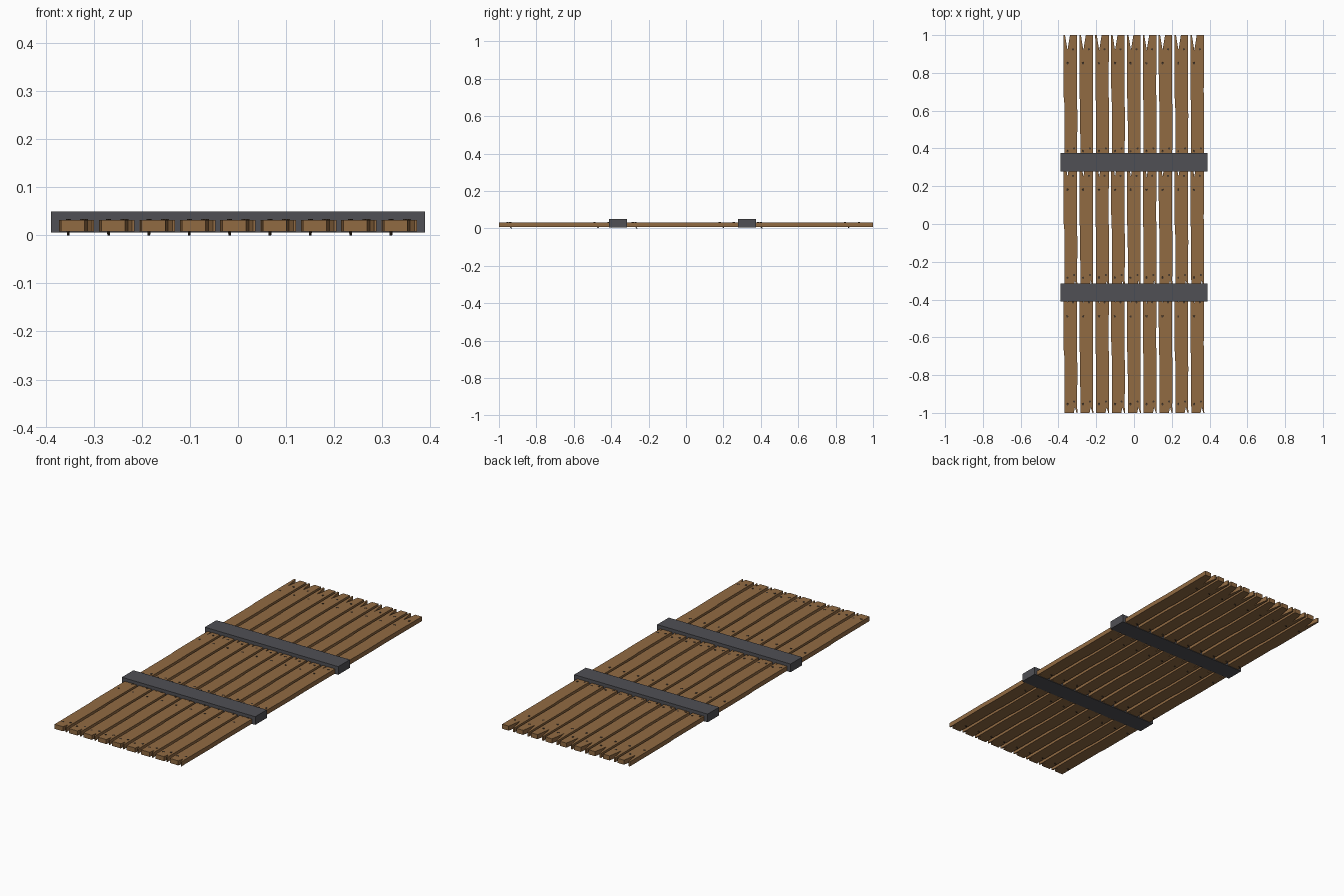
import bpy, bmesh
from mathutils import Vector

if "Cube" in bpy.data.objects:
    bpy.data.objects.remove(bpy.data.objects["Cube"])


def material(name, rgb):
    m = bpy.data.materials.new(name)
    m.diffuse_color = (*rgb, 1)
    m.use_nodes = True
    m.node_tree.nodes["Principled BSDF"].inputs["Base Color"].default_value = m.diffuse_color
    return m


WOOD = material("brown wood", (0.285, 0.145, 0.055))
IRON = material("dark iron", (0.08, 0.08, 0.09))
NAIL = material("dark nail", (0.06, 0.04, 0.025))


def finish(bm, name, mat):
    bmesh.ops.recalc_face_normals(bm, faces=bm.faces)
    me = bpy.data.meshes.new(name)
    bm.to_mesh(me)
    bm.free()
    me.materials.append(mat)
    ob = bpy.data.objects.new(name, me)
    bpy.context.collection.objects.link(ob)
    return ob


Z0, Z1 = 0.008, 0.032
W, PITCH, LEFT = 0.073, 0.0839, -0.373
LENGTH, STEP = 0.66, 0.67


def plank(bm, x, top):
    # worn board outline with a split at each end
    L = LENGTH
    pts = [(0, 0), (0.008, 0), (0.021, -0.08), (0.034, 0), (0.072, 0),
           (0.071, -0.3), (W, -0.42), (0.072, -L + 0.03), (0.074, -L),
           (0.069, -L), (0.060, -L + 0.03), (0.054, -L),
           (0.005, -L), (0.004, -0.36), (0.001, -0.33)]
    vs = [bm.verts.new((x + px, top + py, Z0)) for px, py in pts]
    f = bm.faces.new(vs)
    r = bmesh.ops.extrude_face_region(bm, geom=[f])
    up = [v for v in r["geom"] if isinstance(v, bmesh.types.BMVert)]
    bmesh.ops.translate(bm, verts=up, vec=(0, 0, Z1 - Z0))


def nail(bm, x, y, lean, bottom):
    # slim six-sided nail, tip leaning along the board
    r = bmesh.ops.create_cone(bm, cap_ends=True, segments=6, radius1=0.003,
                              radius2=0.006, depth=0.0335 - bottom)
    for v in r["verts"]:
        low = v.co.z < 0
        v.co += Vector((x, y + (lean if low else 0), (0.0335 + bottom) / 2))


# three rows of nine split boards, with their nails
for row in range(3):
    boards, nails = bmesh.new(), bmesh.new()
    top = 1 - row * STEP
    for i in range(9):
        x = LEFT + i * PITCH
        plank(boards, x, top)
        for dx, dy, lean, bottom in ((0.050, -0.075, 0, 0.012),
                                     (0.020, -0.150, 0.022, 0.001),
                                     (0.056, -0.600, 0, 0.012),
                                     (0.020, -0.615, 0.022, 0.0)):
            nail(nails, x + dx, top + dy, lean, bottom)
    finish(boards, f"boards_row_{row + 1}", WOOD)
    finish(nails, f"nails_row_{row + 1}", NAIL)

# iron cross bars wrapping the board joints
for name, y in (("rear_bar", 0.327), ("front_bar", -0.363)):
    bm = bmesh.new()
    bmesh.ops.create_cube(bm, size=1)
    for v in bm.verts:
        v.co = Vector((v.co.x * 0.777, y + v.co.y * 0.096, 0.0275 + v.co.z * 0.043))
    finish(bm, name, IRON)
